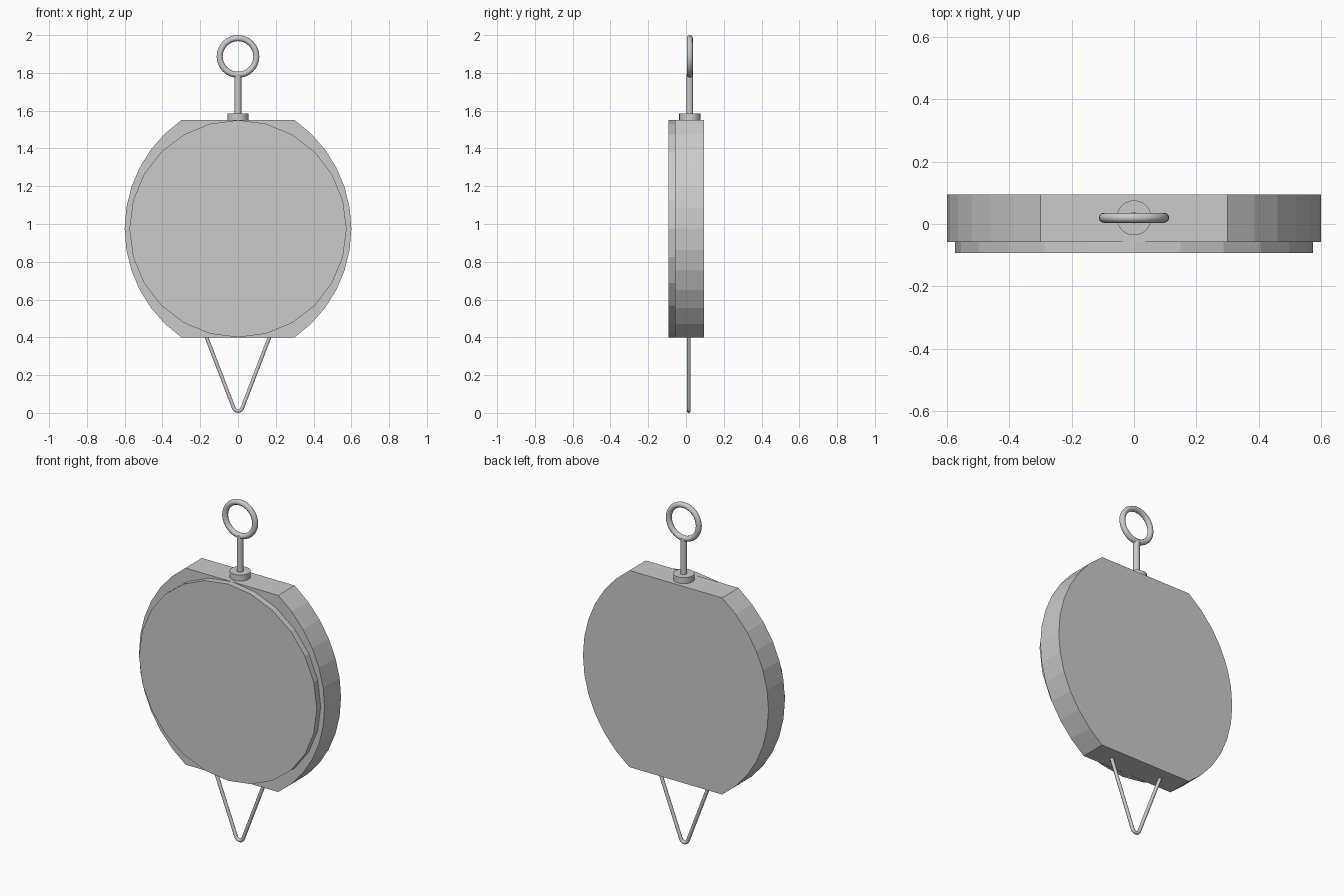
import bpy, bmesh, math
from mathutils import Vector

if "Cube" in bpy.data.objects:
    bpy.data.objects.remove(bpy.data.objects["Cube"])

CZ = 0.975      # height of the body centre
WIRE_Y = 0.02   # depth of the hanging hardware


def extrude_profile(name, pts, y0, y1):
    """Flat-faced prism from an (x, z) outline extruded along y."""
    bm = bmesh.new()
    face = bm.faces.new([bm.verts.new((x, y0, z)) for x, z in pts])
    res = bmesh.ops.extrude_face_region(bm, geom=[face])
    verts = [v for v in res["geom"] if isinstance(v, bmesh.types.BMVert)]
    bmesh.ops.translate(bm, verts=verts, vec=Vector((0, y1 - y0, 0)))
    bmesh.ops.recalc_face_normals(bm, faces=bm.faces)
    mesh = bpy.data.meshes.new(name)
    bm.to_mesh(mesh)
    bm.free()
    obj = bpy.data.objects.new(name, mesh)
    bpy.context.collection.objects.link(obj)
    return obj


def cylinder(name, r, z0, z1, sides):
    bpy.ops.mesh.primitive_cylinder_add(
        vertices=sides, radius=r, depth=z1 - z0,
        location=(0, WIRE_Y, (z0 + z1) / 2))
    bpy.context.object.name = name
    bpy.ops.object.shade_smooth_by_angle(angle=math.radians(40))


# Body: two shallow arcs joined by flat top and bottom edges
half = math.radians(55.1)
r, cx = 0.701, -0.101
arc = [(cx + r * math.cos(a), CZ + r * math.sin(a))
       for a in (-half + 2 * half * i / 12 for i in range(13))]
extrude_profile("body", arc + [(-x, z) for x, z in reversed(arc)], -0.057, 0.095)

# Raised round face plate on the front
disc = [(0.575 * math.cos(a), CZ + 0.575 * math.sin(a))
        for a in (math.tau * i / 24 for i in range(24))]
extrude_profile("face_plate", disc, -0.093, -0.057)

# Collar and stem on the top edge
cylinder("collar", 0.056, 1.545, 1.585, 24)
cylinder("stem", 0.018, 1.56, 1.795, 16)

# Hanging ring
bpy.ops.mesh.primitive_torus_add(
    major_radius=0.097, minor_radius=0.016, major_segments=32, minor_segments=12,
    location=(0, WIRE_Y, 1.887), rotation=(math.pi / 2, 0, 0))
bpy.context.object.name = "hanging_ring"
bpy.ops.object.shade_smooth_by_angle(angle=math.radians(60))

# V-shaped wire hook under the body, with a rounded tip
tilt = math.radians(20.5)
tip = [(0.024 * math.sin(a), 0.034 - 0.024 * math.cos(a))
       for a in (-(math.pi / 2 - tilt) + (math.pi - 2 * tilt) * i / 8 for i in range(9))]
path = [(-0.174, 0.42)] + tip + [(0.174, 0.42)]
curve = bpy.data.curves.new("wire_hook", "CURVE")
curve.dimensions = "3D"
curve.bevel_depth = 0.01
curve.bevel_resolution = 3
curve.use_fill_caps = True
spline = curve.splines.new("POLY")
spline.points.add(len(path) - 1)
for p, (x, z) in zip(spline.points, path):
    p.co = (x, WIRE_Y - 0.005, z, 1)
hook = bpy.data.objects.new("wire_hook", curve)
bpy.context.collection.objects.link(hook)
bpy.ops.object.select_all(action="DESELECT")
hook.select_set(True)
bpy.context.view_layer.objects.active = hook
bpy.ops.object.convert(target="MESH")
bpy.ops.object.shade_smooth_by_angle(angle=math.radians(60))
